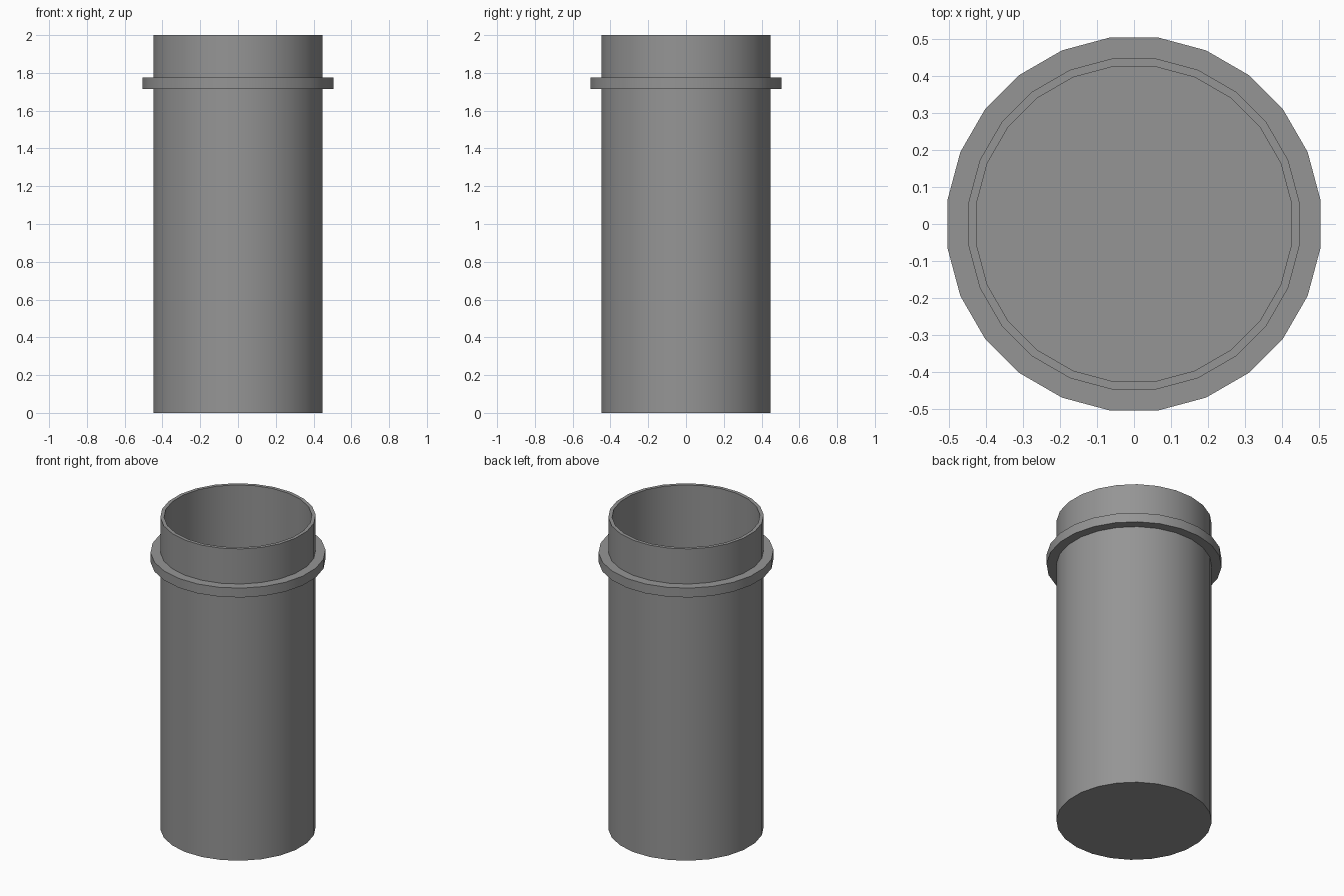
import bpy
import bmesh
import math

SIDES = 24
HALF = math.pi / SIDES

cube = bpy.data.objects.get("Cube")
if cube:
    bpy.data.objects.remove(cube, do_unlink=True)

grey = bpy.data.materials.new("plain grey")
grey.use_nodes = True
colour = (0.3, 0.3, 0.3, 1)
grey.diffuse_color = colour
grey.node_tree.nodes["Principled BSDF"].inputs["Base Color"].default_value = colour


def lathe(name, profile, closed):
    """Turn a (radius, height) profile about z; open profiles get end caps."""
    bm = bmesh.new()
    rings = []
    for radius, z in profile:
        angles = [HALF * (2 * i + 1) for i in range(SIDES)]
        rings.append([bm.verts.new((radius * math.cos(a), radius * math.sin(a), z))
                      for a in angles])
    pairs = list(zip(rings, rings[1:]))
    if closed:
        pairs.append((rings[-1], rings[0]))
    else:
        bm.faces.new(rings[0])
        bm.faces.new(rings[-1])
    for low, high in pairs:
        for i in range(SIDES):
            j = (i + 1) % SIDES
            bm.faces.new((low[i], low[j], high[j], high[i]))
    bmesh.ops.recalc_face_normals(bm, faces=bm.faces)
    mesh = bpy.data.meshes.new(name)
    bm.to_mesh(mesh)
    bm.free()
    mesh.materials.append(grey)
    obj = bpy.data.objects.new(name, mesh)
    bpy.context.collection.objects.link(obj)
    bpy.ops.object.select_all(action="DESELECT")
    obj.select_set(True)
    bpy.context.view_layer.objects.active = obj
    bpy.ops.object.shade_smooth_by_angle(angle=math.radians(30))
    return obj


OUTER, INNER, FLANGE = 0.452, 0.43, 0.509

# Hollow cup: outside wall, rim, inside wall and floor
lathe("cup_body", [(OUTER, 0), (OUTER, 2), (INNER, 2), (INNER, 0.022)], closed=False)

# Collar around the upper wall, seated slightly into it
SEAT = (OUTER + INNER) / 2
lathe("collar", [(SEAT, 1.715), (FLANGE, 1.715), (FLANGE, 1.775), (SEAT, 1.775)], closed=True)
